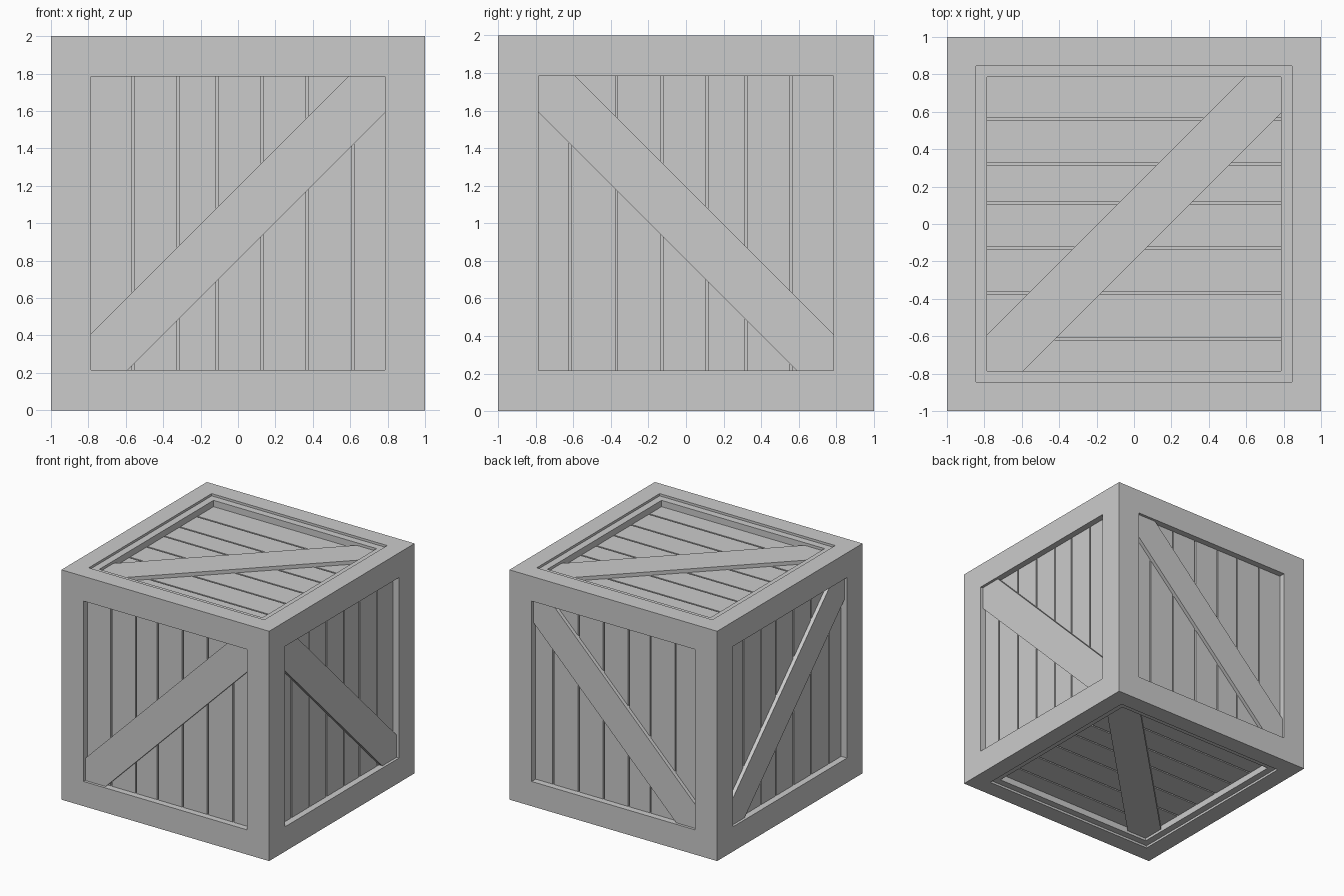
import bpy, bmesh
from mathutils import Vector

if "Cube" in bpy.data.objects:
    bpy.data.objects.remove(bpy.data.objects["Cube"])

R = 0.785      # half size of the panel openings
L = 0.845      # half size of the lid rim
GAPS = [-0.56, -0.32, -0.11, 0.13, 0.37, 0.615]
GROOVE = 0.013


def mesh_object(name, bm):
    bmesh.ops.recalc_face_normals(bm, faces=bm.faces)
    mesh = bpy.data.meshes.new(name)
    bm.to_mesh(mesh)
    bm.free()
    ob = bpy.data.objects.new(name, mesh)
    bpy.context.collection.objects.link(ob)
    return ob


def prism(bm, profile, w0, w1, axes):
    """Extrude a (u, v) outline from w0 to w1 in the frame of one crate side."""
    u, v, w = axes
    centre = Vector((0, 0, 1))
    low = [bm.verts.new(centre + u * a + v * b + w * w0) for a, b in profile]
    high = [bm.verts.new(centre + u * a + v * b + w * w1) for a, b in profile]
    bm.faces.new(low)
    bm.faces.new(high)
    n = len(profile)
    for i in range(n):
        j = (i + 1) % n
        bm.faces.new((low[i], low[j], high[j], high[i]))


def rect(u0, u1, v0, v1):
    return [(u0, v0), (u1, v0), (u1, v1), (u0, v1)]


X, Y, Z = Vector((1, 0, 0)), Vector((0, 1, 0)), Vector((0, 0, 1))


def box(name, x, y, z):
    bm = bmesh.new()
    prism(bm, rect(x[0], x[1], y[0], y[1]), z[0] - 1, z[1] - 1, (X, Y, Z))
    return mesh_object(name, bm)


def span(sign, a, b):
    return sorted((sign * a, sign * b))


# corner posts
for sx in (-1, 1):
    for sy in (-1, 1):
        box("corner_post", span(sx, R, 1), span(sy, R, 1), (0.215, 1.785))

# top and bottom rails, with the slightly sunken lid rim inside them
for label, zr, zl in (("bottom", (0, 0.215), (0.02, 0.215)),
                      ("top", (1.785, 2), (1.785, 1.98))):
    for s in (-1, 1):
        box(label + "_rail_long", (-1, 1), span(s, L, 1), zr)
        box(label + "_rail_short", span(s, L, 1), (-L, L), zr)
        box(label + "_rim_long", (-L, L), span(s, R, L), zl)
        box(label + "_rim_short", span(s, R, L), (-R, R), zl)


# planked panel with a diagonal brace
def panel(name, axes, plank_w, brace_w):
    bm = bmesh.new()
    edges = [-R] + GAPS + [R]
    for i in range(len(edges) - 1):
        a = edges[i] + (GROOVE / 2 if i else 0)
        b = edges[i + 1] - (GROOVE / 2 if i < len(GAPS) else 0)
        prism(bm, rect(a, b, -R, R), plank_w - 0.05, plank_w, axes)
    mesh_object(name + "_planks", bm)

    c = 0.195
    bm = bmesh.new()
    prism(bm, [(-R, -R), (c - R, -R), (R, R - c), (R, R), (R - c, R), (-R, c - R)],
          plank_w - 0.01, brace_w, axes)
    mesh_object(name + "_diagonal_brace", bm)


panel("front", (X, Z, -Y), 0.945, 0.977)
panel("back", (X, Z, Y), 0.945, 0.977)
panel("right", (-Y, Z, X), 0.945, 0.977)
panel("left", (-Y, Z, -X), 0.945, 0.977)
panel("top", (-Y, -X, Z), 0.925, 0.957)
panel("bottom", (-Y, -X, -Z), 0.925, 0.957)

# inner core that closes the plank grooves
box("inner_core", (-0.92, 0.92), (-R, R), (0.1, 1.9))
box("inner_core_cross", (-R, R), (-0.92, 0.92), (0.1, 1.9))
